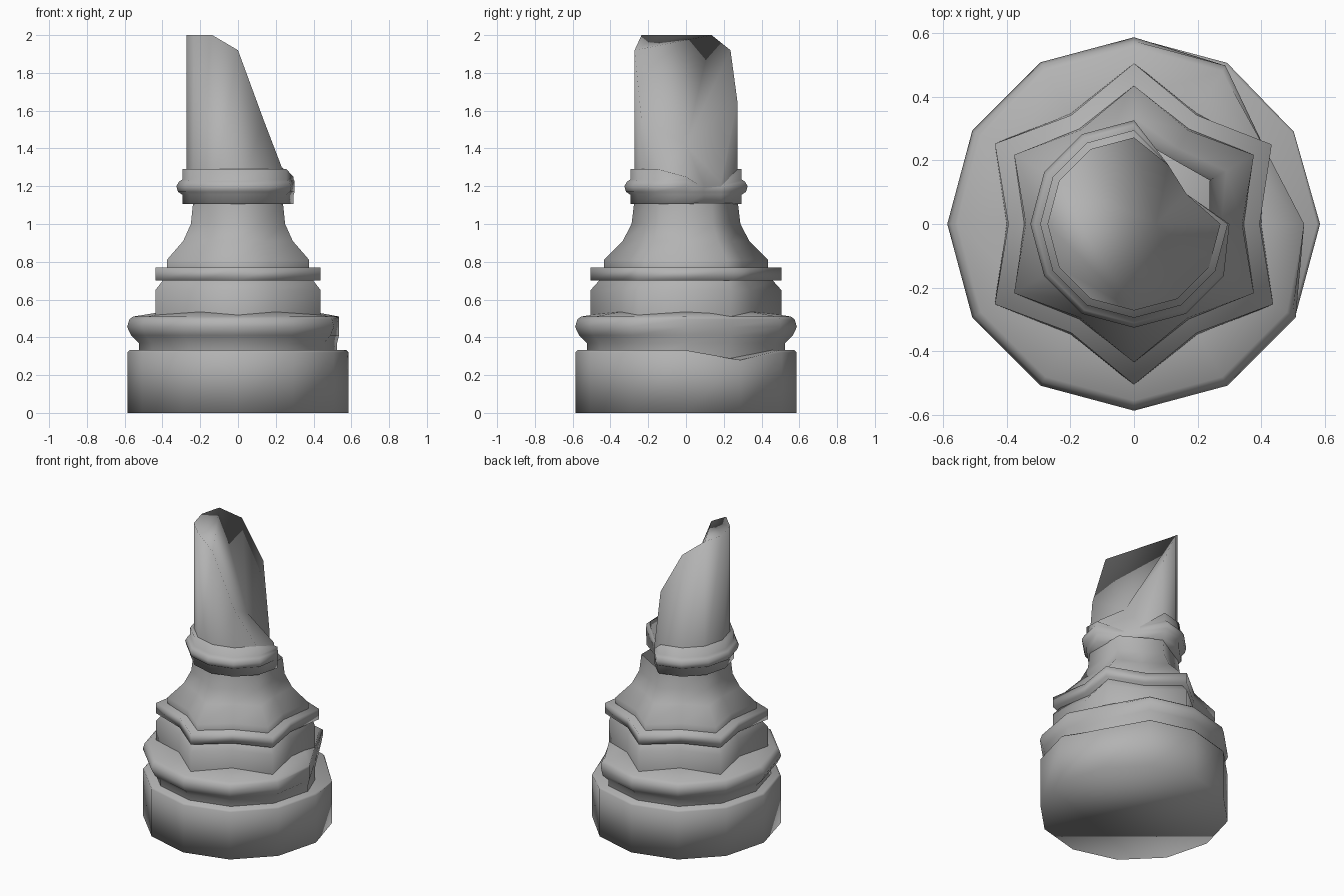
import bpy, bmesh
from math import cos, sin, pi

if "Cube" in bpy.data.objects:
    bpy.data.objects.remove(bpy.data.objects["Cube"])

N = 12  # sides; odd columns (30, 90, ... degrees) are the star points

stone = bpy.data.materials.new("stone")
stone.diffuse_color = (0.45, 0.45, 0.45, 1)
stone.use_nodes = True
stone.node_tree.nodes["Principled BSDF"].inputs["Base Color"].default_value = stone.diffuse_color


def loft(name, rows, rmax={}, zmax={}, bottom=True, top=True, cap=None):
    """Skin 12-sided rings of (z, even radius, odd radius).
    rmax / zmax limit single columns to form breaks; cap builds a broken top."""
    bm = bmesh.new()
    rings = []
    for z, re, ro in rows:
        ring = []
        for i in range(N):
            r = min(ro if i % 2 else re, rmax.get(i, 9))
            a = i * 2 * pi / N
            ring.append(bm.verts.new((r * cos(a), r * sin(a), min(z, zmax.get(i, 9)))))
        rings.append(ring)
    for lo, hi in zip(rings, rings[1:]):
        for i in range(N):
            j = (i + 1) % N
            bm.faces.new((lo[i], lo[j], hi[j], hi[i]))
    if bottom:
        bm.faces.new(rings[0][::-1])
    if cap:
        cap(bm, rings[-1])
    elif top:
        c = bm.verts.new((0, 0, rows[-1][0]))
        for i in range(N):
            bm.faces.new((rings[-1][i], rings[-1][(i + 1) % N], c))
    bmesh.ops.remove_doubles(bm, verts=bm.verts, dist=0.0005)
    bmesh.ops.recalc_face_normals(bm, faces=bm.faces)
    for f in bm.faces:
        f.smooth = True
    me = bpy.data.meshes.new(name)
    bm.to_mesh(me)
    bm.free()
    me.materials.append(stone)
    ob = bpy.data.objects.new(name, me)
    bpy.context.collection.objects.link(ob)
    return ob


def round_rows(*rows):
    return [(z, r, r) for z, r in rows]


def broken_cap(bm, rim):
    # nearly level tip, then a slanting, slightly hollow fracture
    for i in range(5, 8):
        bm.faces.new((rim[9], rim[i], rim[i + 1]))
    b = bm.verts.new((0.07, 0.0, 1.42))
    loop = [9, 10, 11, 0, 1, 2, 3, 4, 5]
    for i, j in zip(loop, loop[1:]):
        bm.faces.new((rim[i], rim[j], b))
    bm.faces.new((rim[5], rim[9], b))


# plinth with a chipped top edge
loft("plinth", round_rows((0, 0.585), (0.32, 0.585), (0.332, 0.575)),
     rmax={1: 0.58}, zmax={1: 0.28})

# rounded base moulding, chipped on the right
loft("base_moulding", round_rows((0.27, 0.525), (0.37, 0.525), (0.41, 0.565), (0.455, 0.587),
                                 (0.495, 0.575), (0.51, 0.555), (0.535, 0.40)),
     rmax={0: 0.535, 1: 0.475, 2: 0.575}, bottom=False)

# star-shaped lower drum
loft("star_drum", [(0.48, 0.405, 0.505), (0.53, 0.40, 0.505), (0.65, 0.395, 0.505),
                   (0.70, 0.36, 0.46)], rmax={1: 0.475}, bottom=False, top=False)

# star-shaped band
loft("star_band", [(0.70, 0.395, 0.505), (0.77, 0.395, 0.505)], rmax={1: 0.5})

# flared neck
loft("flared_neck", [(0.77, 0.345, 0.435), (0.81, 0.34, 0.435), (0.91, 0.275, 0.335),
                     (1.0, 0.247, 0.288), (1.11, 0.237, 0.275)], rmax={}, bottom=False, top=False)

# collar, broken away at the back right
chip = {0: 0.3, 1: 0.19, 2: 0.215}
loft("collar", round_rows((1.105, 0.295), (1.155, 0.295), (1.17, 0.318), (1.2, 0.326),
                          (1.225, 0.312), (1.235, 0.295), (1.29, 0.295)),
     rmax=chip, zmax={0: 1.25, 1: 1.19, 2: 1.2})

# snapped-off shaft
heights = [1.27, 1.21, 1.22, 1.65, 1.92, 2, 2, 2, 2, 1.92, 1.55, 1.29]
loft("broken_shaft", round_rows((1.15, 0.272), (2.0, 0.272)),
     rmax=chip, zmax=dict(enumerate(heights)), bottom=False, cap=broken_cap)
